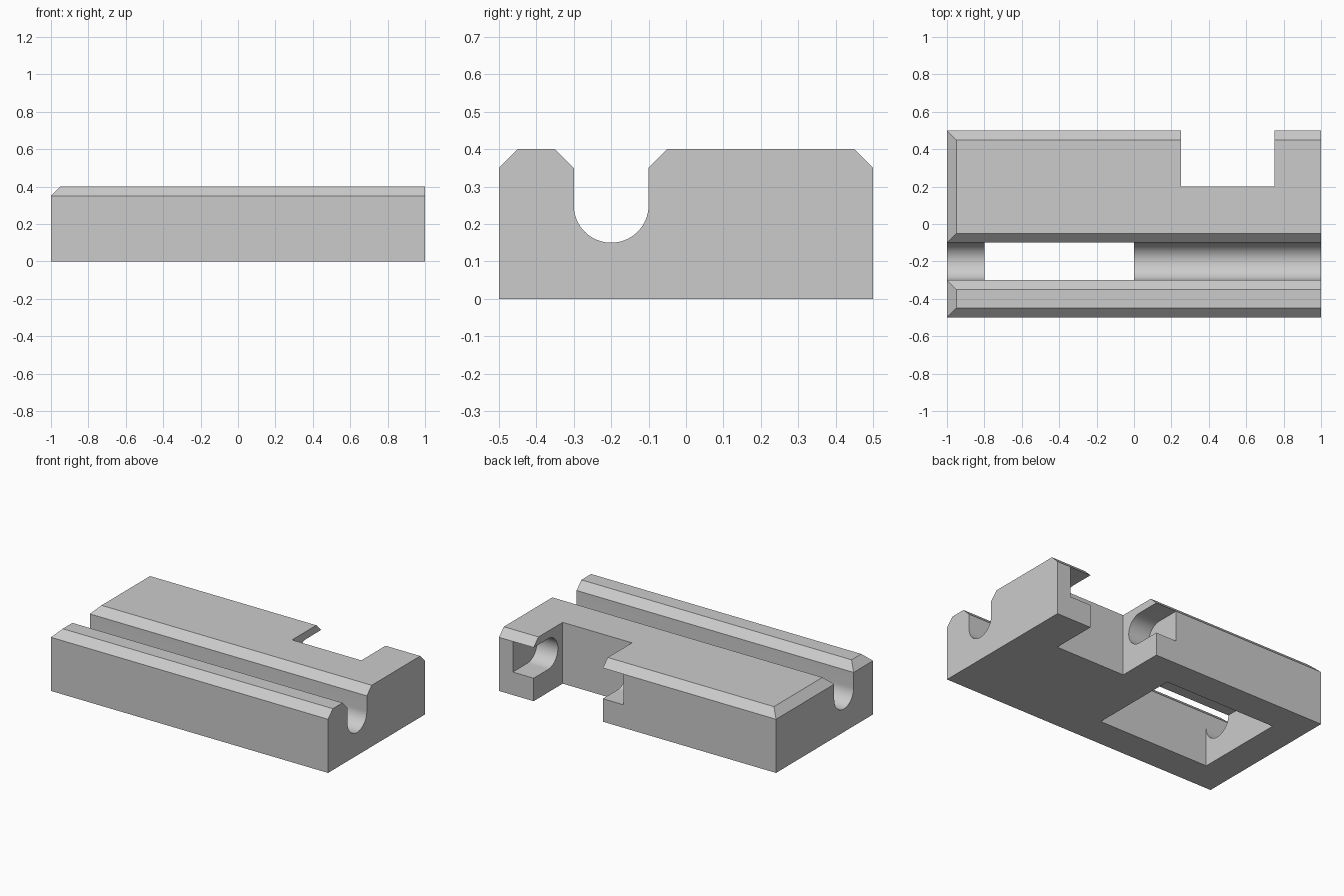
import bpy, bmesh, math

if "Cube" in bpy.data.objects:
    bpy.data.objects.remove(bpy.data.objects["Cube"], do_unlink=True)

grey = bpy.data.materials.new("plain_grey")
grey.use_nodes = True
grey.diffuse_color = (0.6, 0.6, 0.6, 1)
grey.node_tree.nodes["Principled BSDF"].inputs["Base Color"].default_value = (0.6, 0.6, 0.6, 1)


def prism(name, profile, lo, hi, axis="x"):
    """Extrude a 2D profile, (y, z) along x or (x, z) along y."""
    bm = bmesh.new()
    place = (lambda p, d: (d, p[0], p[1])) if axis == "x" else (lambda p, d: (p[0], d, p[1]))
    face = bm.faces.new([bm.verts.new(place(p, lo)) for p in profile])
    moved = bmesh.ops.extrude_face_region(bm, geom=[face])["geom"]
    bmesh.ops.translate(bm, vec=place((0, 0), hi - lo),
                        verts=[v for v in moved if isinstance(v, bmesh.types.BMVert)])
    bmesh.ops.recalc_face_normals(bm, faces=bm.faces)
    mesh = bpy.data.meshes.new(name)
    bm.to_mesh(mesh)
    bm.free()
    mesh.materials.append(grey)
    obj = bpy.data.objects.new(name, mesh)
    bpy.context.collection.objects.link(obj)
    return obj


def rect(a0, a1, z0, z1):
    return [(a0, z0), (a1, z0), (a1, z1), (a0, z1)]


def arc(cy, cz, r, start, end, steps=32):
    angles = [math.radians(start + (end - start) * i / steps) for i in range(steps + 1)]
    return [(cy + r * math.cos(a), cz + r * math.sin(a)) for a in angles]


# Block with a chamfered round-bottomed channel along its length
profile = [(-0.5, 0), (-0.5, 0.35), (-0.45, 0.4), (-0.35, 0.4), (-0.3, 0.35)]
profile += arc(-0.2, 0.25, 0.1, 180, 360)
profile += [(-0.1, 0.35), (-0.05, 0.4), (0.45, 0.4), (0.5, 0.35), (0.5, 0)]
block = prism("channel_block", profile, -1, 1)

cutters = [
    # Chamfer across the right end
    prism("end_chamfer_cutter", [(-1.1, 0.25), (-0.85, 0.5), (-1.1, 0.5)], -0.7, 0.7, "y"),
    # Notch through the back edge
    prism("back_notch_cutter", rect(0.25, 0.75, -0.1, 0.6), 0.2, 0.7, "y"),
    # Round-ended side slot behind the notch walls
    prism("side_slot_cutter", arc(0.35, 0.25, 0.1, 90, 270) + [(0.6, 0.15), (0.6, 0.35)], 0.1, 0.9),
    # Pocket in the underside that opens into the channel
    prism("bottom_pocket_cutter", rect(-0.3, 0.3, -0.1, 0.25), -0.8, 0),
]

bpy.ops.object.select_all(action="DESELECT")
bpy.context.view_layer.objects.active = block
block.select_set(True)
for cutter in cutters:
    cutter.hide_render = True
    mod = block.modifiers.new(cutter.name, "BOOLEAN")
    mod.operation = "DIFFERENCE"
    mod.solver = "EXACT"
    mod.object = cutter
    bpy.ops.object.modifier_apply(modifier=mod.name)
    bpy.data.objects.remove(cutter, do_unlink=True)

bpy.ops.object.shade_smooth_by_angle(angle=math.radians(20))
